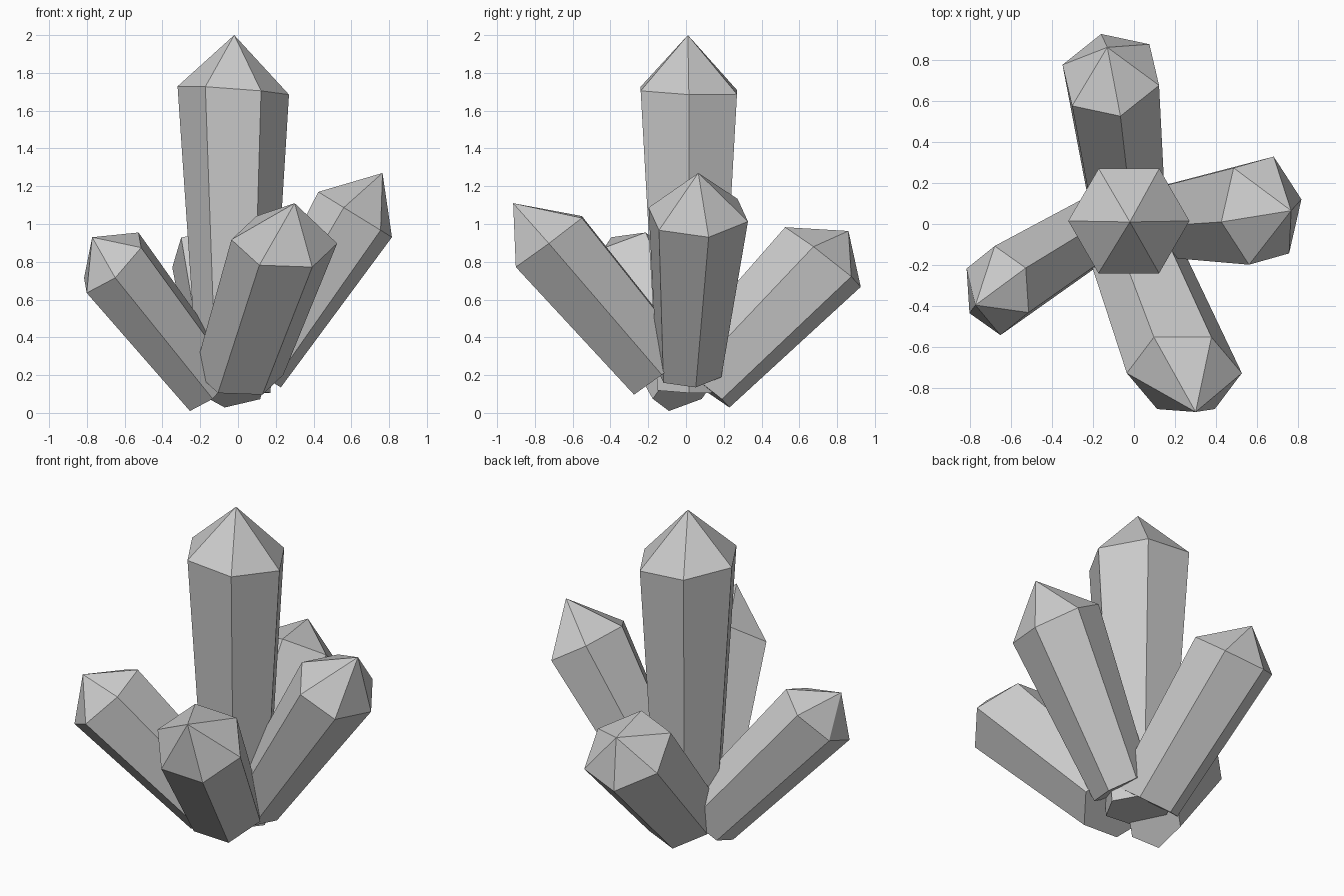
import bpy
import bmesh
from mathutils import Vector as V

if "Cube" in bpy.data.objects:
    bpy.data.objects.remove(bpy.data.objects["Cube"])


def crystal(name, base, neck, tip, u, v, taper):
    """Six-sided shaft, narrower at the base, with a pointed tip.
    u and v are two neighbouring corners of the neck, measured from its centre."""
    u, v = V(u), V(v)
    corners = [u, v, v - u, -u, -v, u - v]
    bm = bmesh.new()
    low = [bm.verts.new(V(base) + c * taper) for c in corners]
    top = [bm.verts.new(V(neck) + c) for c in corners]
    apex = bm.verts.new(tip)
    bm.faces.new(low[::-1])
    for i in range(6):
        j = (i + 1) % 6
        bm.faces.new((low[i], low[j], top[j], top[i]))
        bm.faces.new((top[i], top[j], apex))
    bmesh.ops.recalc_face_normals(bm, faces=bm.faces)
    mesh = bpy.data.meshes.new(name)
    bm.to_mesh(mesh)
    bm.free()
    bpy.context.collection.objects.link(bpy.data.objects.new(name, mesh))


# Tall upright crystal
crystal("centre_crystal", (-.02, .015, .12), (-.025, .015, 1.707), (-.02, .01, 2.0),
        (.295, 0, -.022), (.148, .255, -.02), .65)

# Leaning crystals around it
crystal("right_crystal", (.10, .016, .213), (.62, .065, 1.05), (.765, .065, 1.27),
        (.195, .055, -.12), (.06, .263, -.037), .65)
crystal("front_crystal", (.005, -.128, .21), (.245, -.726, .907), (.30, -.915, 1.11),
        (.28, 0, -.01), (.132, .175, .125), .84)
crystal("left_crystal", (-.145, -.002, .138), (-.664, -.324, .795), (-.772, -.395, .93),
        (.137, .11, .16), (-.014, .217, .08), .80)
crystal("back_crystal", (-.033, .07, .155), (-.113, .725, .825), (-.13, .86, .963),
        (.235, -.05, .055), (.188, .15, -.103), .80)
